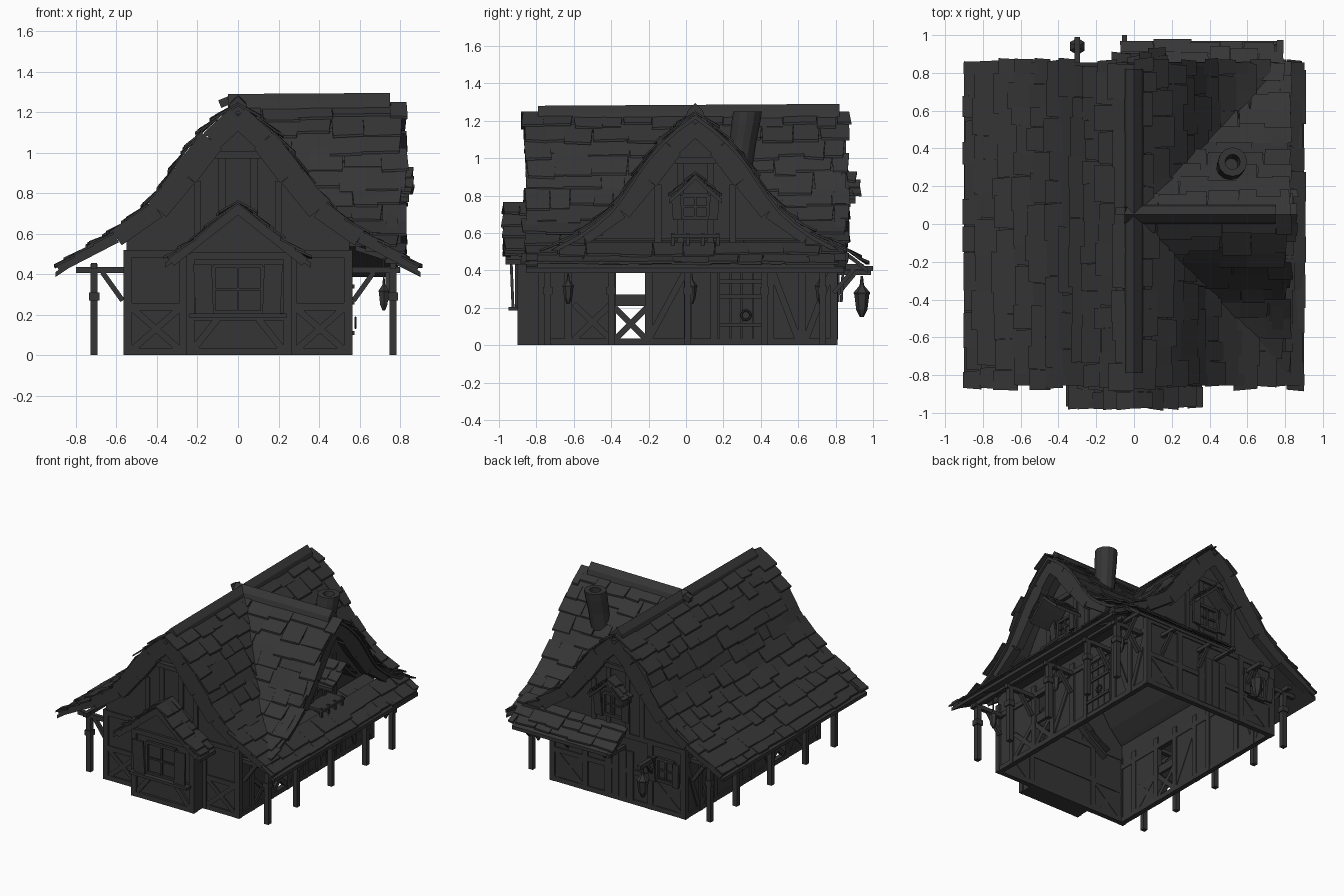
import bpy, bmesh, random
from mathutils import Vector

random.seed(4)
cube = bpy.data.objects.get("Cube")
if cube:
    bpy.data.objects.remove(cube)

mat = bpy.data.materials.new("charcoal")
mat.use_nodes = True
tone = (0.036, 0.036, 0.036, 1)
mat.diffuse_color = tone
shader = next(n for n in mat.node_tree.nodes if n.type == "BSDF_PRINCIPLED")
shader.inputs["Base Color"].default_value = tone
shader.inputs["Roughness"].default_value = 0.9


def finish(name, bm):
    bmesh.ops.recalc_face_normals(bm, faces=bm.faces[:])
    mesh = bpy.data.meshes.new(name)
    bm.to_mesh(mesh)
    bm.free()
    mesh.materials.append(mat)
    ob = bpy.data.objects.new(name, mesh)
    bpy.context.collection.objects.link(ob)


def loft(bm, a, b):
    """Closed solid between two matching point loops."""
    va, vb = [bm.verts.new(p) for p in a], [bm.verts.new(p) for p in b]
    bm.faces.new(va)
    bm.faces.new(vb[::-1])
    for i in range(len(va)):
        j = (i + 1) % len(va)
        bm.faces.new((va[i], vb[i], vb[j], va[j]))


def beam(bm, a, b, w=0.03, h=None):
    a, b = Vector(a), Vector(b)
    d = (b - a).normalized()
    side = d.cross((0, 0, 1)) if abs(d.z) < 0.95 else Vector((1, 0, 0))
    side.normalize()
    up = side.cross(d) * (h or w) / 2
    side = side * w / 2
    ring = [side + up, up - side, -side - up, side - up]
    loft(bm, [a + r for r in ring], [b + r for r in ring])


def box(bm, x, y, z):
    lo, hi = [[(x[i], y[j], z[k]) for i, j in ((0, 0), (1, 0), (1, 1), (0, 1))] for k in (0, 1)]
    loft(bm, lo, hi)


# Placement frames: outward distance d, run along the wall t, height z
def frame(axis, sign=1, centre=0):
    if axis == "x":
        return lambda d, t, z: Vector((centre + sign * d, t, z))
    return lambda d, t, z: Vector((t, centre + sign * d, z))


def sample(prof, s):
    pts = [Vector(p) for p in prof]
    lens = [(b - a).length for a, b in zip(pts, pts[1:])]
    s = max(0, min(1, s)) * sum(lens)
    for a, b, n in zip(pts, pts[1:], lens):
        if s <= n:
            return a.lerp(b, s / n)
        s -= n
    return pts[-1]


def roof(name, prof, place, spans, rows, width=0.16, lift=0.016, thick=0.012):
    """Under-boards plus ragged, overlapping shingles of uneven length."""
    bm = bmesh.new()

    def slab(a, b, t0, t1, up, th, wob):
        r = lambda k=1: random.uniform(-wob, wob) * k
        c = [(a.x, t0, a.y), (a.x, t1, a.y), (b.x, t1 + r(), b.y + up + r(.4)),
             (b.x, t0 + r(), b.y + up + r(.4))]
        loft(bm, [place(*p) for p in c], [place(p[0], p[1], p[2] - th) for p in c])

    for i in range(rows):
        a, b = sample(prof, i / rows), sample(prof, (i + 1) / rows)
        for t0, t1 in spans((a.x + b.x) / 2):
            slab(a - Vector((0, .018)), b - Vector((0, .018)), t0 + .015, t1 - .015, 0, .025, 0)
            t = t0 + random.uniform(-.015, .015)
            while t < t1 - .03:
                e = min(t + width * random.uniform(.6, 1.3), t1 + .012)
                tip = sample(prof, (i + random.uniform(1.1, 1.5)) / rows)
                slab(a, tip + Vector((random.uniform(-.012, .012), 0)), t, e, lift, thick, .012)
                t = e
    finish(name, bm)


PROF = [(0, 1.25), (.11, 1.17), (.23, 1.055), (.34, .895), (.42, .77), (.58, .63), (.75, .53), (.9, .43)]
GY = 0.05    # ridge line of the cross gable


def left_span(d):
    if d > .72:
        return [(-.87, .86)]
    return [(-.87, GY - d + .06), (GY + d - .06, .86)]


# Main and cross roofs, with a shallow skirt under the cross gable
roof("main_roof_right", PROF, frame("x", -1), lambda d: [(-.87, .86)], 11)
roof("main_roof_left", PROF, frame("x"), left_span, 11)
roof("gable_skirt", [(.58, .56), (.75, .505), (.9, .43)], frame("x"), lambda d: [(-.56, .66)], 3)
CROSS = PROF[:6] + [(.75, .54), (.82, .495)]
for s, n in ((1, "back"), (-1, "front")):
    roof("cross_roof_" + n, CROSS, frame("y", s, GY), lambda d: [(max(0, d - .06), .82)], 10)

# Front bay roof, window awnings and rear lean-to
small = [(0, .765), (.1, .685), (.2, .585), (.36, .475)]
hood = [(0, .93), (.06, .87), (.14, .80)]
for s, n in ((1, "left"), (-1, "right")):
    roof("bay_roof_" + n, small, frame("x", s), lambda d: [(-.98, -.7)], 5, .1, .015)
    roof("back_hood_" + n, hood, frame("x", s, .03), lambda d: [(.76, .92)], 3, .07, .01)
    roof("side_hood_" + n, hood, frame("y", s, GY), lambda d: [(.62, .86)], 3, .07, .01)
roof("lean_to_roof", [(.76, .58), (.87, .51), (.97, .43)], frame("y"), lambda d: [(-.08, .78)], 3)

# Ridge caps and a peg where they cross
bm = bmesh.new()
cap = [(-.055, 1.2), (-.04, 1.25), (0, 1.29), (.04, 1.25), (.055, 1.2), (0, 1.24)]
loft(bm, [(x, -.79, z - .01) for x, z in cap], [(x, .82, z) for x, z in cap])
loft(bm, [(-.05, GY + y, z) for y, z in cap], [(.75, GY + y, z + .005) for y, z in cap])
beam(bm, (-.09, .07, 1.24), (-.04, .07, 1.26), .04)
finish("ridge_caps", bm)

# Gable walls under the roof curve
half = [(d, z - .06) for d, z in PROF[:5]] + [(.55, .57)]
upper = half + [(-d, z) for d, z in half[:0:-1]]
full = half + [(.55, 0), (-.55, 0)] + [(-d, z) for d, z in half[:0:-1]]
bm = bmesh.new()
for y in (-.78, .78):
    loft(bm, [(x, y, z) for x, z in full], [(x, y + .02, z) for x, z in full])
loft(bm, [(.62, GY + y, z) for y, z in upper], [(.6, GY + y, z) for y, z in upper])
bay = [(-.25, 0), (.26, 0), (.26, .52), (0, .71), (-.25, .52)]
loft(bm, [(x, -.88, z) for x, z in bay], [(x, -.78, z) for x, z in bay])
# Side walls with an open bay in each
for s in (1, -1):
    x = sorted((s * .53, s * .55))
    box(bm, x, (-.78, -.38), (0, .6))
    box(bm, x, (-.21, .79), (0, .6))
    box(bm, x, (-.38, -.21), (.41, .6))
    box(bm, x, (-.38, -.21), (.21, .27))
finish("walls", bm)


# Timber framing that shows on both faces of a wall
def framing(bm, pl, d, studs, top, rails, crosses, diags=()):
    for t in studs:
        beam(bm, pl(d, t, 0), pl(d, t, top), .04)
    for z in rails:
        beam(bm, pl(d, studs[0], z), pl(d, studs[-1], z), .036)
    for t0, t1, z0, z1 in crosses:
        beam(bm, pl(d, t0, z0), pl(d, t1, z1), .032)
        beam(bm, pl(d, t0, z1), pl(d, t1, z0), .032)
    for t0, z0, t1, z1 in diags:
        beam(bm, pl(d, t0, z0), pl(d, t1, z1), .034)


# Bargeboards: offset, height and board depth, narrowing to the eave
BARGE = [(0, 1.18, .11), (.13, 1.06, .13), (.26, .89, .12), (.4, .72, .09), (.6, .58, .05), (.89, .43, .03)]
bm = bmesh.new()
for s in (1, -1):
    framing(bm, frame("x", s), .543, (-.77, -.63, -.395, -.2, .01, .15, .45, .62, .79), .5, (.018, .43),
            [(-.38, -.21, .03, .2), (-.6, -.4, .03, .22)], [(-.2, .03, 0, .4), (.46, .4, .6, .03), (.78, .4, .64, .03)])
    wall = .79 if s > 0 else .772
    framing(bm, frame("y", s), wall, (-.545, -.27, .27, .545), .52, (.018, .24, .5),
            [(-.52, -.29, .03, .23), (.29, .52, .03, .23)])
    # Upper gable posts and collar ties
    for x in (-.2, -.08, .08, .2):
        top = .98 if abs(x) < .1 else .86
        beam(bm, (x, s * wall, .5), (x, s * wall, top), .036)
        beam(bm, (.615, GY + x, .55), (.615, GY + x, top), .036)
    beam(bm, (-.11, s * .8, .99), (.11, s * .8, .99), .035)
    beam(bm, (.63, GY - .11, .99), (.63, GY + .11, .99), .035)
    for m in (1, -1):
        for (d0, z0, h), (d1, z1, _) in zip(BARGE, BARGE[1:]):
            beam(bm, (m * d0, s * .825, z0), (m * d1, s * .825, z1), .06, h)
            if s > 0 and d1 < .8:
                beam(bm, (.76, GY + m * d0, z0), (.76, GY + m * d1, z1), .06, h)
framing(bm, frame("y", -1), .88, (-.235, .245), .5, (.018, .19, .49), [],
        [(-.22, .03, -.1, .18), (.22, .03, .1, .18)])
for m in (1, -1):
    beam(bm, (0, -.95, .72), (m * .33, -.95, .46), .025, .045)
finish("timber_frame", bm)

# Porch posts, plates and braces
bm = bmesh.new()
for s, x in ((1, .765), (-1, -.71)):
    for y in (-.74, -.4, .01, .42, .73):
        beam(bm, (x, y, 0), (x, y, .45), .035)
        beam(bm, (x, y, .27), (x, y, .31), .05)
        beam(bm, (s * .55, y, .42), (s * .8, y, .42), .03)
        beam(bm, (s * .57, y, .27), (s * .67, y, .41), .025)
    beam(bm, (x, -.8, .44), (x, .8, .44), .03)
for x in (.1, .42, .74):
    beam(bm, (x, .78, .42), (x, .95, .42), .028)
    beam(bm, (x, .79, .28), (x, .9, .41), .022)
finish("porch_frame", bm)


# Windows with mullions and shutters
def window(bm, pl, d, t, z, w, h, shutter):
    for k in (-1, 0, 1):
        beam(bm, pl(d, t + k * w / 2, z), pl(d, t + k * w / 2, z + h), .02 if k else .012)
        beam(bm, pl(d, t - w / 2, z + (k + 1) * h / 2), pl(d, t + w / 2, z + (k + 1) * h / 2), .02 if k else .012)
    along_x = abs((pl(0, 1, 0) - pl(0, 0, 0)).x) > .5
    size = (shutter, .015) if along_x else (.015, shutter)
    for k in (-1, 1):
        c = t + k * (w + shutter) / 2
        beam(bm, pl(d + .02, c, z - .01), pl(d + .03, c + k * .01, z + h + .01), *size)


bm = bmesh.new()
window(bm, frame("y", -1), .905, 0, .21, .24, .23, .09)
box(bm, (-.24, .24), (-.95, -.88), (.185, .205))
window(bm, frame("y"), .81, .03, .62, .16, .16, .06)
window(bm, frame("x"), .65, GY, .68, .14, .12, .05)
window(bm, frame("y"), .81, -.4, .24, .14, .16, .05)
box(bm, (.62, .76), (GY - .13, GY + .13), (.575, .595))
for y in (-.12, -.04, .04, .12):
    beam(bm, (.74, GY + y, .52), (.74, GY + y, .6), .018)
finish("windows", bm)

# Plank doors and ring handle
bm = bmesh.new()
for i in range(4):
    y = .18 + i * .06
    box(bm, (.55, .565), (y, y + .055), (.03, .39))
    box(bm, (-.13 + i * .06, -.075 + i * .06), (.8, .812), (.03, .39))
for z in (.1, .25, .33):
    box(bm, (.56, .575), (.18, .415), (z, z + .02))
finish("doors", bm)
bpy.ops.mesh.primitive_torus_add(location=(.58, .32, .16), rotation=(0, 1.5708, 0), major_radius=.025,
                                 minor_radius=.006, major_segments=14, minor_segments=6)
bpy.context.object.name = "door_ring"
bpy.context.object.data.materials.append(mat)


# Turned parts: hollow chimney and lanterns
def lathe(name, rings, base, lean=(0, 0), n=12):
    bm = bmesh.new()
    loops = []
    for r, z in rings:
        c = bmesh.ops.create_circle(bm, segments=n, radius=r)["verts"]
        bmesh.ops.translate(bm, verts=c, vec=Vector(base) + Vector((lean[0] * z, lean[1] * z, z)))
        loops.append(c)
    for a, b in zip(loops, loops[1:]):
        for i in range(n):
            j = (i + 1) % n
            bm.faces.new((a[i], a[j], b[j], b[i]))
    bm.faces.new(loops[0])
    bm.faces.new(loops[-1])
    finish(name, bm)


lathe("chimney", [(.07, 0), (.072, .3), (.077, .4), (.077, .46), (.04, .46), (.035, .35)], (.49, .26, .79), (.07, .15))
lamp = [(.01, 0), (.03, .04), (.04, .12), (.045, .13), (.012, .17), (.006, .22)]
lathe("back_lantern", lamp, (-.3, .94, .15), n=6)
porch_lamp = [(r * .7, z * .75) for r, z in lamp]
for y, place in ((-.63, "front"), (.03, "middle"), (.72, "rear")):
    lathe(place + "_lantern", porch_lamp, (.72, y, .22), n=6)
bm = bmesh.new()
beam(bm, (-.3, .78, .39), (-.3, .99, .39), .03)
beam(bm, (-.3, .8, .26), (-.3, .9, .38), .022)
beam(bm, (-.05, .78, .41), (-.05, 1.0, .41), .025)
for y in (-.63, .03, .72):
    beam(bm, (.72, y, .38), (.72, y, .48), .008)
finish("lantern_brackets", bm)
